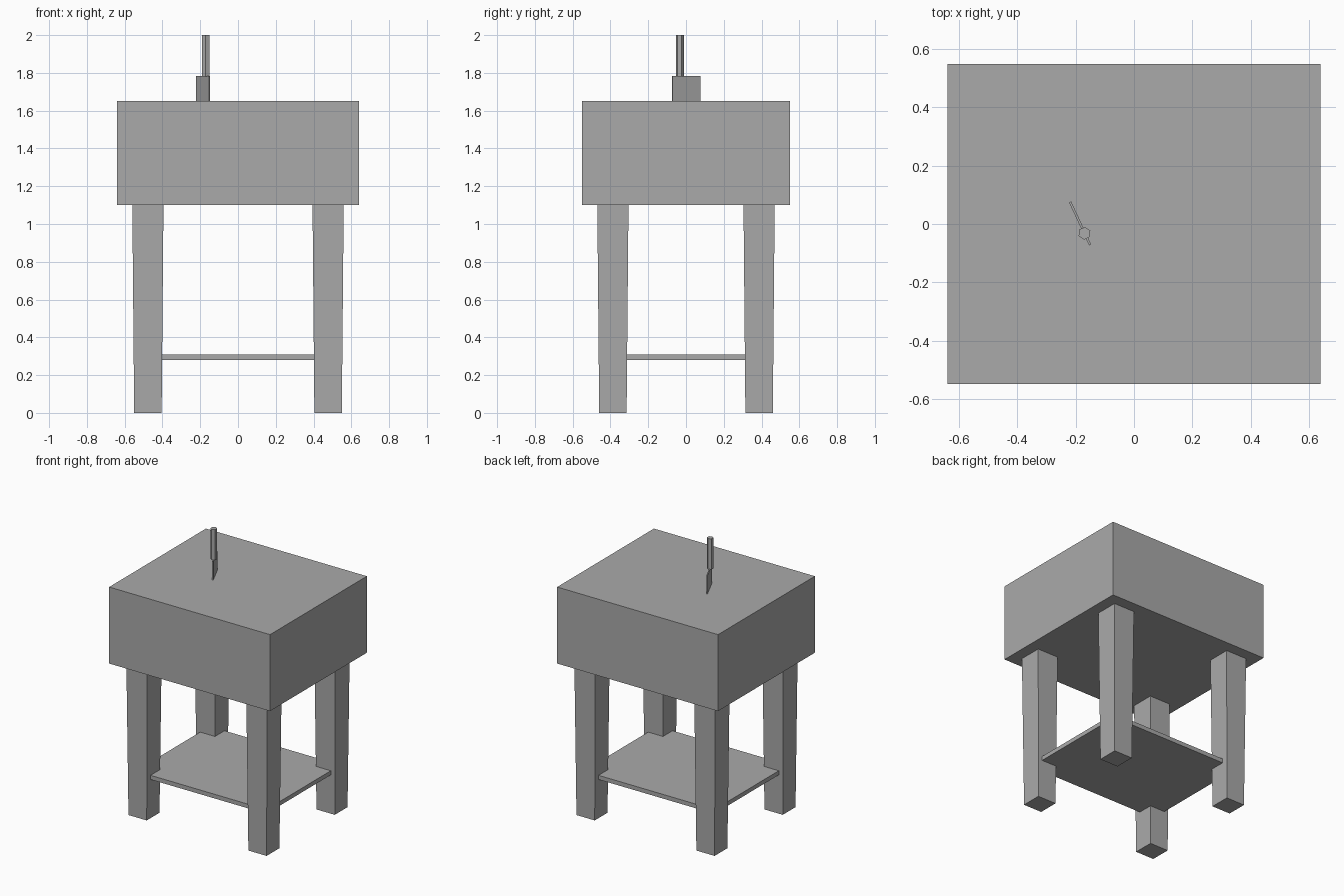
import bpy
import bmesh
from math import radians
from mathutils import Matrix

cube = bpy.data.objects.get("Cube")
if cube:
    bpy.data.objects.remove(cube, do_unlink=True)

grey = bpy.data.materials.new("plain grey")
grey.use_nodes = True
GREY = (0.4, 0.4, 0.4, 1)
grey.diffuse_color = GREY
grey.node_tree.nodes["Principled BSDF"].inputs["Base Color"].default_value = GREY


def finish(name, bm):
    bmesh.ops.recalc_face_normals(bm, faces=bm.faces)
    mesh = bpy.data.meshes.new(name)
    bm.to_mesh(mesh)
    bm.free()
    mesh.materials.append(grey)
    obj = bpy.data.objects.new(name, mesh)
    bpy.context.collection.objects.link(obj)
    return obj


def box(name, size, center, turn=0, taper=1):
    """Box whose lower face is scaled by taper about its middle."""
    bm = bmesh.new()
    bmesh.ops.create_cube(bm, size=1)
    for v in bm.verts:
        k = taper if v.co.z < 0 else 1
        v.co.x *= size[0] * k
        v.co.y *= size[1] * k
        v.co.z *= size[2]
    place = Matrix.Translation(center) @ Matrix.Rotation(radians(turn), 4, "Z")
    bm.transform(place)
    return finish(name, bm)


# Thick chopping block
box("block", (1.28, 1.10, 0.55), (0, 0, 1.375))

# Four legs narrowing toward the floor
for side, sx in (("left", 1), ("right", -1)):
    for end, sy in (("front", -1), ("back", 1)):
        box(f"{end}_{side}_leg", (0.165, 0.165, 1.1),
            (0.477 * sx, 0.387 * sy, 0.55), taper=0.88)

# Low shelf set into the legs
box("shelf", (1.04, 0.84, 0.03), (0, 0, 0.295))

# Cleaver stuck in the block: thin blade and six-sided handle
box("cleaver_blade", (0.163, 0.008, 0.143), (-0.185, 0.002, 1.711), turn=115)

bm = bmesh.new()
bmesh.ops.create_cone(bm, cap_ends=True, segments=6, radius1=0.022,
                      radius2=0.022, depth=0.22)
bm.transform(Matrix.Translation((-0.17, -0.032, 1.89))
             @ Matrix.Rotation(radians(-5), 4, "Z"))
finish("cleaver_handle", bm)
